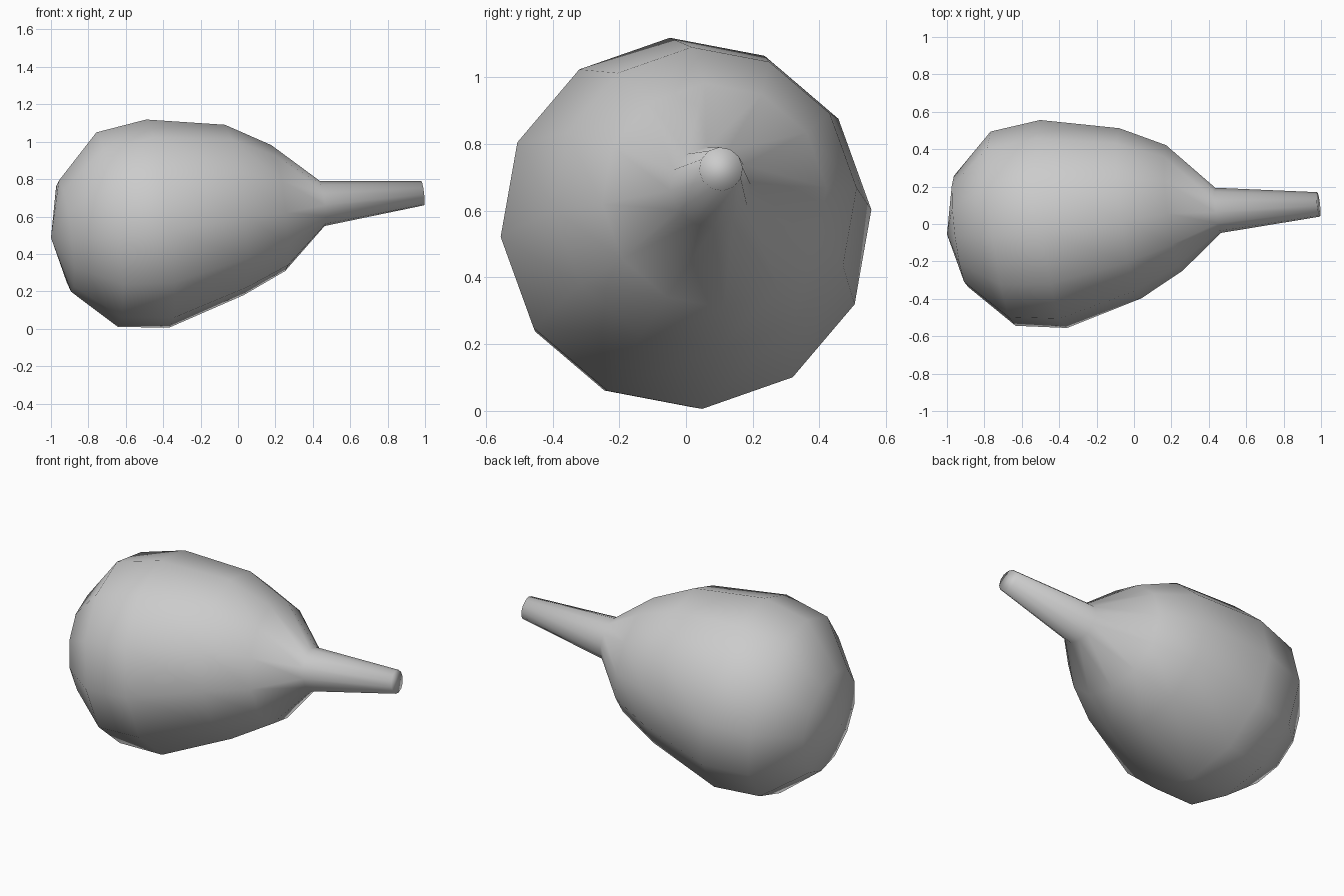
import bpy, bmesh, math
from mathutils import Vector

if "Cube" in bpy.data.objects:
    bpy.data.objects.remove(bpy.data.objects["Cube"])

SIDES = 12
axis = Vector((1, 0.12, 0.12)).normalized()          # slightly tilted long axis
u = (Vector((0, 1, 0)) - axis * axis.y).normalized()
v = axis.cross(u)

# Ring centres and radii from the rounded back to the neck tip
rings = [
    ((-0.925, -0.04, 0.495), 0.30),
    ((-0.70, -0.025, 0.53), 0.525),
    ((-0.43, 0.0, 0.562), 0.562),
    ((-0.02, 0.057, 0.635), 0.46),
    ((0.215, 0.085, 0.645), 0.34),
    ((0.45, 0.073, 0.67), 0.122),
    ((0.987, 0.105, 0.725), 0.066),
]

bm = bmesh.new()


def ring(center, radius):
    pts = []
    for i in range(SIDES):
        a = math.radians(5 + 360 * i / SIDES)
        pts.append(bm.verts.new(Vector(center) + radius * (math.cos(a) * u + math.sin(a) * v)))
    return pts


# Bulb and neck as one lofted skin
loops = [ring(c, r) for c, r in rings]
for a, b in zip(loops, loops[1:]):
    for i in range(SIDES):
        j = (i + 1) % SIDES
        bm.faces.new((a[i], a[j], b[j], b[i]))

# Shallow back pole and flat neck end
pole = bm.verts.new((-1.0, -0.055, 0.487))
for i in range(SIDES):
    bm.faces.new((pole, loops[0][(i + 1) % SIDES], loops[0][i]))
bm.faces.new(loops[-1])

bmesh.ops.recalc_face_normals(bm, faces=bm.faces)
for f in bm.faces:
    f.smooth = True
mesh = bpy.data.meshes.new("bulb_with_neck")
bm.to_mesh(mesh)
bm.free()
obj = bpy.data.objects.new("bulb_with_neck", mesh)
bpy.context.collection.objects.link(obj)
